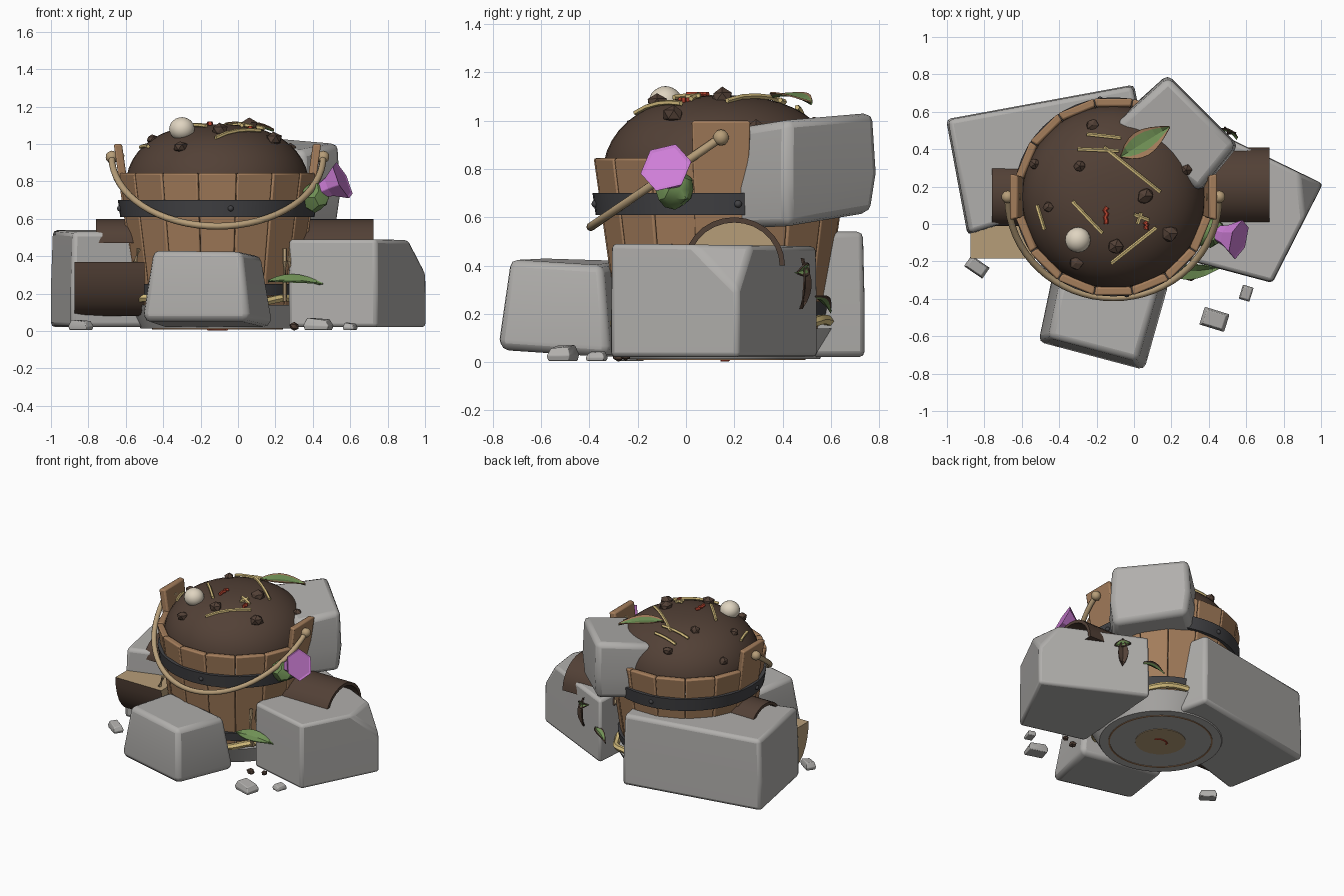
import bpy, bmesh, math, random
from mathutils import Vector

random.seed(4)
if "Cube" in bpy.data.objects:
    bpy.data.objects.remove(bpy.data.objects["Cube"])

CX, CY = -0.11, 0.145          # bucket axis
HEAP_R, HEAP_H = 0.49, 0.325   # soil heap size
COLOURS = {
    "wood": (0.37, 0.205, 0.105), "soil": (0.085, 0.052, 0.037), "stone": (0.44, 0.43, 0.415),
    "iron": (0.055, 0.055, 0.06), "cut_wood": (0.47, 0.34, 0.19), "straw": (0.7, 0.54, 0.22),
    "purple": (0.62, 0.21, 0.68), "green": (0.16, 0.28, 0.09), "cream": (0.74, 0.66, 0.53),
    "red": (0.5, 0.06, 0.03)}
MAT = {}
for name, c in COLOURS.items():
    m = bpy.data.materials.new(name)
    m.use_nodes = True
    m.diffuse_color = (*c, 1)
    m.node_tree.nodes["Principled BSDF"].inputs["Base Color"].default_value = (*c, 1)
    MAT[name] = m


def finish(name, bm, mats, bevel=0, smooth=None):
    """Turn a bmesh into an object with optional bevel and smooth shading."""
    bmesh.ops.recalc_face_normals(bm, faces=bm.faces)
    me = bpy.data.meshes.new(name)
    bm.to_mesh(me)
    bm.free()
    ob = bpy.data.objects.new(name, me)
    bpy.context.collection.objects.link(ob)
    for m in mats.split():
        me.materials.append(MAT[m])
    if bevel:
        b = ob.modifiers.new("bevel", "BEVEL")
        b.width, b.segments = bevel, 2
    if smooth:
        bpy.ops.object.select_all(action="DESELECT")
        ob.select_set(True)
        bpy.context.view_layer.objects.active = ob
        bpy.ops.object.shade_smooth_by_angle(angle=math.radians(smooth))
    return ob


def loft(bm, rings, caps=True):
    """Skin a list of closed rings of points."""
    vs = [[bm.verts.new(p) for p in r] for r in rings]
    n = len(vs[0])
    for a, b in zip(vs, vs[1:]):
        for i in range(n):
            bm.faces.new((a[i], a[(i + 1) % n], b[(i + 1) % n], b[i]))
    if caps:
        bm.faces.new(vs[0])
        bm.faces.new(vs[-1])


def rock(name, plan, low, tops, bevel=0.025, foot=1.0, taper=0.98, cut=None, waist=0.4):
    """Block with a foot, a widest waist and a top; one corner may be sliced off."""
    c = sum((Vector(p) for p in plan), Vector((0, 0))) / len(plan)
    rings = []
    for scale, h in ((foot, 0), (1, waist), (taper, 1)):
        rings.append([(*(c + (Vector(p) - c) * scale), a + (b - a) * h)
                      for p, a, b in zip(plan, low, tops)])
    bm = bmesh.new()
    loft(bm, rings)
    if cut:
        geom = bm.verts[:] + bm.edges[:] + bm.faces[:]
        bmesh.ops.bisect_plane(bm, geom=geom, plane_co=cut[0], plane_no=cut[1], clear_outer=True)
        bmesh.ops.holes_fill(bm, edges=[e for e in bm.edges if e.is_boundary])
    return finish(name, bm, "stone", bevel, 40)


def lathe(name, profile, mat, sides=48, smooth=35):
    """Profile of (radius, z) spun round the bucket axis."""
    bm = bmesh.new()
    rings = [[(CX + r * math.cos(t), CY + r * math.sin(t), z) for r, z in profile]
             for t in (2 * math.pi * i / sides for i in range(sides))]
    loft(bm, rings + rings[:1], False)
    bmesh.ops.remove_doubles(bm, verts=bm.verts, dist=1e-5)
    return finish(name, bm, mat, 0, smooth)


def tube(name, pts, r, mat, sides=8):
    pts = [Vector(p) for p in pts]
    bm, rings = bmesh.new(), []
    for i, p in enumerate(pts):
        d = (pts[min(i + 1, len(pts) - 1)] - pts[max(i - 1, 0)]).normalized()
        q = d.to_track_quat("Z", "Y")
        rings.append([p + q @ Vector((r * math.cos(a), r * math.sin(a), 0))
                      for a in (2 * math.pi * k / sides for k in range(sides))])
    loft(bm, rings)
    return finish(name, bm, mat, 0, 50)


def lump(name, p, r, mat, detail=1, jitter=0.13, squash=0.85, smooth=None):
    bm = bmesh.new()
    bmesh.ops.create_icosphere(bm, subdivisions=detail, radius=r)
    for v in bm.verts:
        v.co *= 1 + random.uniform(-jitter, jitter)
        v.co.z *= squash
    bmesh.ops.translate(bm, verts=bm.verts, vec=p)
    return finish(name, bm, mat, 0, smooth)


def soil_z(x, y):
    d = math.hypot(x - CX, y - CY) / HEAP_R
    return 0.78 + HEAP_H * math.sqrt(max(0, 1 - d ** 2.5))


def stave_radius(z):
    return 0.415 + 0.145 * z


# Bucket staves, with two tall lugs for the handle
for i in range(16):
    lug = i % 8 == 0
    half = math.pi / 16 * (1.12 if lug else 0.985)
    bm, rings = bmesh.new(), []
    for z in (0.1, 1.0 if lug else 0.845):
        ring = []
        for r, s in ((0, -1), (0, 1), (-0.045, 1), (-0.045, -1)):
            t = i * math.pi / 8 + s * half
            rad = stave_radius(z) + r + (0.008 if lug else 0)
            ring.append((CX + rad * math.cos(t), CY + rad * math.sin(t), z))
        rings.append(ring)
    loft(bm, rings)
    finish("lug_stave" if lug else "stave", bm, "wood", 0.01, 35)


# Iron hoops, rivets, straw ring and stone footing
def hoop(name, z0, z1, out):
    a, b = stave_radius(z0), stave_radius(z1)
    lathe(name, [(a - 0.03, z0), (a + out, z0), (b + out, z1), (b - 0.03, z1)], "iron")


hoop("upper_hoop", 0.61, 0.70, 0.016)
hoop("lower_hoop", 0.19, 0.25, 0.014)
for i in range(4):
    t = math.pi / 4 + i * math.pi / 2 - 0.65
    r = stave_radius(0.655) + 0.016
    lump("rivet", (CX + r * math.cos(t), CY + r * math.sin(t), 0.655), 0.016, "iron", 2, 0, 1, 40)
tube("straw_ring", [(CX + (0.475 + 0.012 * math.sin(9 * t)) * math.cos(t),
                     CY + (0.475 + 0.012 * math.sin(9 * t)) * math.sin(t),
                     0.165 + 0.012 * math.sin(7 * t))
                    for t in (2 * math.pi * k / 72 for k in range(73))], 0.022, "straw", 6)
lathe("footing", [(0, 0.012), (0.41, 0.012), (0.48, 0.14), (0, 0.14)], "stone")
lathe("footing_ring", [(0.34, 0.008), (0.35, 0.008), (0.35, 0.014), (0.34, 0.014)], "wood")
lathe("footing_patch", [(0, 0.008), (0.17, 0.008), (0.17, 0.014), (0, 0.014)], "cut_wood", 24)

# Heaped soil
steps = [HEAP_R * math.cos(math.pi / 2 * k / 12) for k in range(13)]
lathe("soil_heap", [(0, 0.74), (HEAP_R, 0.74)] + [(r, soil_z(CX + r, CY)) for r in steps], "soil", 40, 60)

# Bail handle and its pegs
arc = [math.pi * k / 32 for k in range(33)]
tube("handle", [(CX + 0.565 * math.cos(t), CY - 0.54 * math.sin(t), 0.93 - 0.37 * math.sin(t))
                for t in arc], 0.018, "cut_wood")
for s in (-1, 1):
    tube("handle_peg", [(CX + s * 0.5, CY, 0.92), (CX + s * 0.57, CY, 0.93)], 0.022, "cut_wood")
    lump("peg_knob", (CX + s * 0.565, CY, 0.93), 0.034, "cut_wood", 2, 0, 1, 60)

# Boulders
rock("front_boulder", [(-0.51, -0.63), (0.055, -0.78), (0.185, -0.32), (-0.42, -0.2)],
     (0.05, 0.05, 0.02, 0.02), (0.43, 0.425, 0.40, 0.42), 0.03, 0.97, 0.84, None, 0.12)
rock("right_boulder", [(0.27, -0.19), (0.74, -0.315), (1.01, 0.215), (0.32, 0.55)],
     (0.02,) * 4, (0.49, 0.49, 0.485, 0.48), 0.02, 1.0, 0.99, ((0.89, 0.2, 0.485), (0.83, 0.1, 0.53)))
rock("back_boulder", [(-1.005, 0.56), (0.0, 0.745), (0.1, 0.25), (-0.89, -0.06)],
     (0.02,) * 4, (0.54, 0.54, 0.54, 0.53), 0.025, 1.0, 0.98)
rock("upper_boulder", [(0.18, 0.8), (-0.12, 0.53), (0.35, 0.16), (0.56, 0.42)],
     (0.62, 0.6, 0.55, 0.56), (1.035, 1.0, 0.965, 1.005), 0.035, 0.92, 0.95)


# Split logs: bark skin with pale cut wood set inside
def half_ring(x, y, z, ry, rz):
    return [(x, y + ry * math.cos(t), z + rz * math.sin(t)) for t in (math.pi * k / 14 for k in range(15))]


bm = bmesh.new()
loft(bm, [half_ring(-0.875, 0, 0.37, 0.185, -0.29), half_ring(-0.5, 0, 0.37, 0.185, -0.29)])
for f in bm.faces:
    f.material_index = int(len(f.verts) > 4 or all(abs(v.co.z - 0.37) < 0.001 for v in f.verts))
finish("left_log", bm, "soil cut_wood", 0, 40)
for side, x0, x1, y, z, ry, rz in (("right", 0.3, 0.725, 0.2, 0.40, 0.21, 0.2),
                                   ("left", -0.5, -0.76, 0.155, 0.47, 0.165, 0.13)):
    bm = bmesh.new()
    loft(bm, [half_ring(x, y, z, ry - t, rz - t)
              for x, t in ((x0, 0), (x1, 0), (x1, 0.022), (x0, 0.022))], False)
    finish(side + "_bark", bm, "soil", 0, 40)
    bm = bmesh.new()
    loft(bm, [half_ring(x, y, z, ry - 0.015, rz - 0.015) for x in (x0, x0 + (x1 - x0) * 0.45)])
    finish(side + "_log_core", bm, "cut_wood", 0, 40)


# Leaves: pointed folded blades
def leaf(name, base, tip, width, mats="green", side=(0, 0, 1), edge=False):
    a, b = Vector(base), Vector(tip)
    d = b - a
    across = d.cross(Vector(side)).normalized()
    bm, n, rows = bmesh.new(), 8, []
    for i in range(n):
        u = i / (n - 1)
        w = width * (math.sin(math.pi * u ** 0.85) + 0.03)
        mid = a + d * u + Vector(side) * 0.02 * math.sin(math.pi * u)
        rows.append([bm.verts.new(mid + across * w * s + Vector(side) * 0.012 * abs(s))
                     for s in (-1, -0.75, 0, 0.6, 1)])
    for r, q in zip(rows, rows[1:]):
        for k in range(4):
            f = bm.faces.new((r[k], r[k + 1], q[k + 1], q[k]))
            f.material_index = int(edge and k in (0, 3))
    ob = finish(name, bm, mats)
    ob.modifiers.new("thickness", "SOLIDIFY").thickness = 0.006


leaf("top_leaf", (-0.07, 0.36, 1.1), (0.19, 0.52, 1.07), 0.068, "green wood", edge=True)
leaf("low_leaf", (0.16, -0.25, 0.26), (0.46, -0.23, 0.24), 0.045, side=(0.1, -0.45, 0.88))
leaf("back_leaf", (0.55, 0.455, 0.37), (0.45, 0.5, 0.4), 0.025, "green soil", (0.44, 0.9, 0), True)
leaf("dry_leaf", (0.5, 0.47, 0.22), (0.5, 0.475, 0.43), 0.035, "soil", (0.44, 0.9, 0))
leaf("dry_ground_leaf", (0.37, 0.54, 0.26), (0.24, 0.6, 0.2), 0.03, "green soil", edge=True)

# Bloom: six-sided cup with a shallow face, on a green bud
q = Vector((0.85, -0.25, 0.4)).to_track_quat("Z", "Y")
bm = bmesh.new()
loft(bm, [[Vector((0.43, -0.045, 0.745)) + q @ Vector((r * math.cos(t), r * math.sin(t), h))
           for t in (math.pi * k / 3 + 0.25 for k in range(6))]
          for r, h in ((0.04, 0), (0.06, 0.07), (0.112, 0.15), (0.095, 0.145))])
finish("bloom", bm, "purple", 0.004)
lump("bloom_bud", (0.41, -0.045, 0.715), 0.08, "green", 2, 0.14, 1, 30)

# Mushroom, clods, straws and worms on the soil
lump("mushroom", (-0.3, -0.085, 1.08), 0.068, "cream", 3, 0, 0.93, 60)
for x, y, r in ((-0.53, 0.32, .033), (-0.46, 0.09, .03), (-0.29, 0.31, .034), (-0.22, 0.53, .035),
                (0.06, 0.15, .046), (0.28, 0.29, .035), (0.19, -0.05, .045), (-0.1, -0.12, .045),
                (-0.31, -0.21, .04)):
    lump("clod", (x, y, soil_z(x, y) + 0.005), r, "soil")
for x0, y0, x1, y1 in ((-0.16, 0.41, 0.14, 0.17), (-0.25, 0.48, -0.07, 0.46), (-0.3, 0.4, -0.08, 0.39),
                       (-0.33, 0.12, -0.17, -0.05), (-0.12, -0.21, 0.12, -0.02), (-0.52, 0.1, -0.48, -0.03),
                       (0.0, 0.05, 0.08, 0.02), (0.02, 0.0, 0.04, 0.06)):
    path = [(x0 + (x1 - x0) * u, y0 + (y1 - y0) * u) for u in (0, 0.25, 0.5, 0.75, 1)]
    tube("straw_stalk", [(x, y, soil_z(x, y) + 0.011) for x, y in path], 0.011, "straw", 5)
for x, y, length in ((-0.15, 0.045, 0.09), (0.065, -0.01, 0.04)):
    tube("worm", [(x + 0.012 * math.sin(3 * k), y + length * (k / 5 - 0.5), soil_z(x, y) + 0.008)
                  for k in range(6)], 0.012, "red", 6)
tube("worm_below", [(CX + 0.05 * math.cos(t), CY + 0.03 * math.sin(t), 0.01)
                    for t in (math.pi * k / 8 for k in range(9))], 0.008, "red", 6)

# Rope strands hanging beside the bucket
for x, y, lean in ((0.25, -0.2, 0.0), (0.285, -0.17, 0.01), (0.32, -0.13, -0.01), (-0.53, -0.12, 0.02)):
    tube("rope_strand", [(x, y + 0.02, 0.16), (x + lean, y - 0.01, 0.26), (x - lean, y - 0.01, 0.37),
                         (x, y, 0.44)], 0.013, "cut_wood", 6)

# Pebbles and crumbs on the ground
for x, y, w, d, h, turn in ((-0.84, -0.23, .06, .035, .06, -0.6), (0.43, -0.51, .07, .05, .07, -0.3),
                            (0.6, -0.37, .03, .04, .045, -0.3)):
    c, s = math.cos(turn), math.sin(turn)
    rock("pebble", [(x + c * a * w - s * b * d, y + s * a * w + c * b * d)
                    for a, b in ((-1, -1), (1, -1), (1, 1), (-1, 1))],
         (0.005,) * 4, (h, h * 0.8, h * 0.9, h), 0.004, 0.9, 0.75)
for x, y, r in ((0.3, -0.28, 0.028), (0.39, -0.25, 0.022)):
    lump("crumb", (x, y, 0.024), r, "soil")
